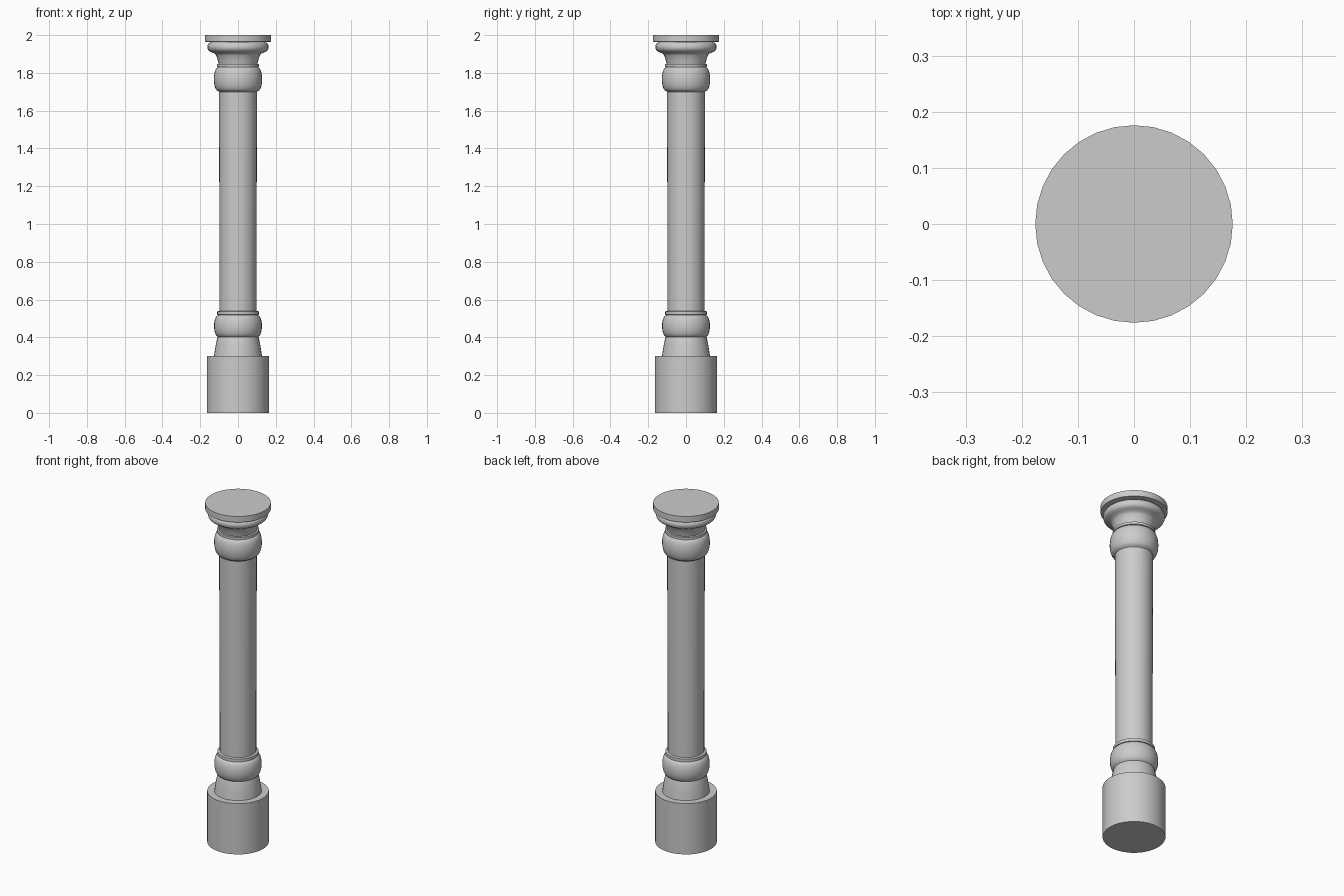
import bpy, bmesh, math

if "Cube" in bpy.data.objects:
    bpy.data.objects.remove(bpy.data.objects["Cube"])

SIDES = 32


def arc(zc, rc, half_h, bulge, a0=-90, a1=90, n=10):
    """Half-round moulding profile as (radius, height) points."""
    pts = []
    for i in range(n + 1):
        a = math.radians(a0 + (a1 - a0) * i / n)
        pts.append((rc + bulge * math.cos(a), zc + half_h * math.sin(a)))
    return pts


def lathe(name, profile, cap_bottom=False, cap_top=False):
    """Revolve a (radius, height) profile about the z axis."""
    bm = bmesh.new()
    rings = []
    for r, z in profile:
        rings.append([bm.verts.new((r * math.cos(2 * math.pi * k / SIDES),
                                    r * math.sin(2 * math.pi * k / SIDES), z))
                      for k in range(SIDES)])
    for a, b in zip(rings, rings[1:]):
        for k in range(SIDES):
            j = (k + 1) % SIDES
            bm.faces.new((a[k], a[j], b[j], b[k]))
    if cap_bottom:
        bm.faces.new(rings[0][::-1])
    if cap_top:
        bm.faces.new(rings[-1])
    mesh = bpy.data.meshes.new(name)
    bm.to_mesh(mesh)
    bm.free()
    ob = bpy.data.objects.new(name, mesh)
    bpy.context.collection.objects.link(ob)
    bpy.ops.object.select_all(action='DESELECT')
    ob.select_set(True)
    bpy.context.view_layer.objects.active = ob
    bpy.ops.object.shade_smooth_by_angle(angle=math.radians(40))
    return ob


# Round plinth, its top ledge running in to the base moulding
lathe("plinth", [(0.165, 0), (0.165, 0.30), (0.127, 0.30)], cap_bottom=True)

# Flared foot, round torus and thin collar
lathe("base_moulding",
      [(0.127, 0.30), (0.122, 0.335), (0.116, 0.37), (0.109, 0.40)]
      + arc(0.46, 0.104, 0.058, 0.023, -80, 90)
      + [(0.110, 0.52), (0.110, 0.537), (0.098, 0.54)])

# Shaft, very slightly wider toward the top
lathe("shaft", [(0.098, 0.54), (0.099, 1.16), (0.101, 1.64), (0.101, 1.70)])

# Upper torus and collar
lathe("neck_moulding",
      [(0.101, 1.70)] + arc(1.767, 0.105, 0.063, 0.023)
      + [(0.112, 1.832), (0.112, 1.846), (0.103, 1.848)])

# Capital: flaring bell, rounded ovolo and flat disc on top
lathe("capital",
      [(0.103, 1.848), (0.108, 1.870), (0.116, 1.893), (0.122, 1.902),
       (0.138, 1.908)]
      + arc(1.937, 0.138, 0.026, 0.024, -70, 90)
      + [(0.176, 1.965), (0.176, 2.0)], cap_top=True)
